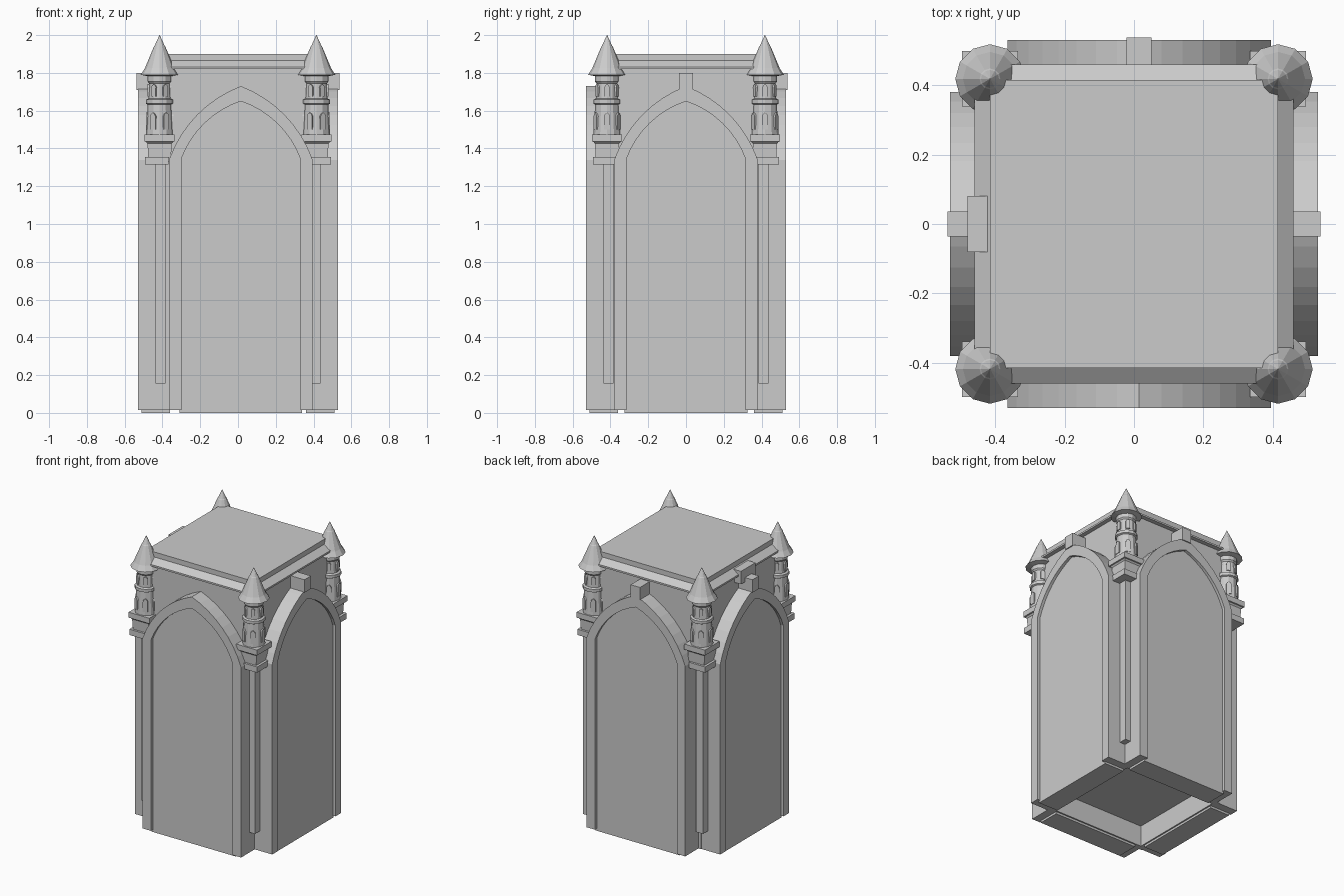
import bpy, bmesh, math
from mathutils import Matrix, Vector

if "Cube" in bpy.data.objects:
    bpy.data.objects.remove(bpy.data.objects["Cube"])


def make(name, bm, matrix=Matrix()):
    bmesh.ops.recalc_face_normals(bm, faces=bm.faces)
    bm.transform(matrix)
    me = bpy.data.meshes.new(name)
    bm.to_mesh(me)
    bm.free()
    ob = bpy.data.objects.new(name, me)
    bpy.context.collection.objects.link(ob)
    return ob


def stack(name, rings, sides, matrix=Matrix(), turn=0.0, square=False):
    """Stacked polygon rings of (radius, z), capped at both ends."""
    bm = bmesh.new()
    k = math.sqrt(2) if square else 1
    loops = []
    for r, z in rings:
        loops.append([bm.verts.new((k * r * math.cos(turn + i * math.tau / sides),
                                    k * r * math.sin(turn + i * math.tau / sides), z))
                      for i in range(sides)])
    for a, b in zip(loops, loops[1:]):
        for i in range(sides):
            j = (i + 1) % sides
            bm.faces.new((a[i], a[j], b[j], b[i]))
    bm.faces.new(loops[0])
    bm.faces.new(loops[-1])
    return make(name, bm, matrix)


def square_stack(name, rings, matrix=Matrix()):
    return stack(name, rings, 4, matrix, math.pi / 4, True)


def box(name, x, y, z, matrix=Matrix()):
    bm = bmesh.new()
    bmesh.ops.create_cube(bm, size=1)
    size = Matrix.Diagonal((x[1] - x[0], y[1] - y[0], z[1] - z[0], 1))
    mid = Matrix.Translation(((x[0] + x[1]) / 2, (y[0] + y[1]) / 2, (z[0] + z[1]) / 2))
    bm.transform(mid @ size)
    return make(name, bm, matrix)


def prism(name, outline, y0, y1, matrix=Matrix()):
    """Extrude an x-z outline from y0 to y1."""
    bm = bmesh.new()
    f = bm.faces.new([bm.verts.new((x, y0, z)) for x, z in outline])
    ext = bmesh.ops.extrude_face_region(bm, geom=[f], use_keep_orig=True)
    verts = [v for v in ext["geom"] if isinstance(v, bmesh.types.BMVert)]
    bmesh.ops.translate(bm, verts=verts, vec=(0, y1 - y0, 0))
    return make(name, bm, matrix)


def arch(half, bottom, spring, apex, sag, n=8):
    """Pointed arch outline, bottom left over the apex to bottom right."""
    a, b = Vector((-half, spring)), Vector((0, apex))
    chord = b - a
    c = chord.length
    r = (c * c / 4 + sag * sag) / (2 * sag)
    normal = Vector((-chord.y, chord.x)).normalized()
    centre = (a + b) / 2 - normal * (r - sag)
    t = math.asin(c / 2 / r)
    left = []
    for i in range(n + 1):
        ang = math.atan2(normal.y, normal.x) + t - 2 * t * i / n
        left.append((centre.x + r * math.cos(ang), centre.y + r * math.sin(ang)))
    right = [(-x, z) for x, z in reversed(left[:-1])]
    return [(-half, bottom)] + left + right + [(half, bottom)]


# Body: hollow foot, narrow shaft, wider head and bevelled roof slab
square_stack("body", [(0.35, 0.16), (0.35, 0.015), (0.385, 0.015), (0.385, 1.33), (0.43, 1.33),
                      (0.43, 1.82), (0.46, 1.82), (0.46, 1.832), (0.415, 1.865), (0.415, 1.9)])

# Four pointed arches with panels and keystones
for side, ang, shift in (("front", 0, 0.015), ("right", 90, 0), ("back", 180, -0.015), ("left", 270, 0)):
    m = Matrix.Rotation(math.radians(ang), 4, 'Z') @ Matrix.Translation((shift, 0, 0))
    outer = arch(0.38, 0.015, 1.34, 1.73, 0.06)
    inner = arch(0.315, 0.015, 1.345, 1.65, 0.05)
    prism(side + "_arch_frame", outer + inner[::-1], -0.53, -0.36, m)
    prism(side + "_arch_panel", arch(0.325, 0.0, 1.345, 1.66, 0.05), -0.51, -0.36, m)
    if side != "front":
        box(side + "_keystone", (-0.036, 0.036), (-0.537, -0.42), (1.71, 1.80), m)
box("left_plate", (-0.48, -0.42), (-0.08, 0.08), (1.77, 1.86))

# Corner columns, consoles and turrets
for name, sx, sy in (("front_left", -1, -1), ("front_right", 1, -1),
                     ("back_left", -1, 1), ("back_right", 1, 1)):
    col = Matrix.Translation((sx * 0.41, sy * 0.41, 0))
    square_stack(name + "_column", [(0.027, 0.155), (0.027, 1.33)], col)
    con = Matrix.Translation((sx * 0.43, sy * 0.43, 0))
    square_stack(name + "_console_foot", [(0.063, 1.315), (0.063, 1.355)], con)
    tur = Matrix.Translation((sx * 0.415, sy * 0.418, 0))
    square_stack(name + "_console", [(0.06, 1.35), (0.064, 1.425), (0.072, 1.435),
                                     (0.08, 1.437), (0.08, 1.475)], tur)
    stack(name + "_turret", [(0.073, 1.47), (0.063, 1.632), (0.073, 1.637), (0.073, 1.658),
                             (0.06, 1.664), (0.056, 1.745), (0.064, 1.755), (0.064, 1.79)], 12, tur)
    stack(name + "_spire", [(0.06, 1.782), (0.1, 1.79), (0.078, 1.825), (0.03, 1.94),
                            (0.026, 1.945), (0.001, 2.0)], 12, tur)
    # Small arched windows round both storeys
    for i in range(6):
        spin = tur @ Matrix.Rotation(math.radians(30 + i * 60), 4, 'Z')
        low = arch(0.016, 1.5, 1.56, 1.59, 0.006, 3)
        prism(name + "_low_window", low, -0.073, -0.05, spin)
        high = arch(0.013, 1.675, 1.715, 1.74, 0.006, 3)
        prism(name + "_high_window", high, -0.064, -0.045, spin)
